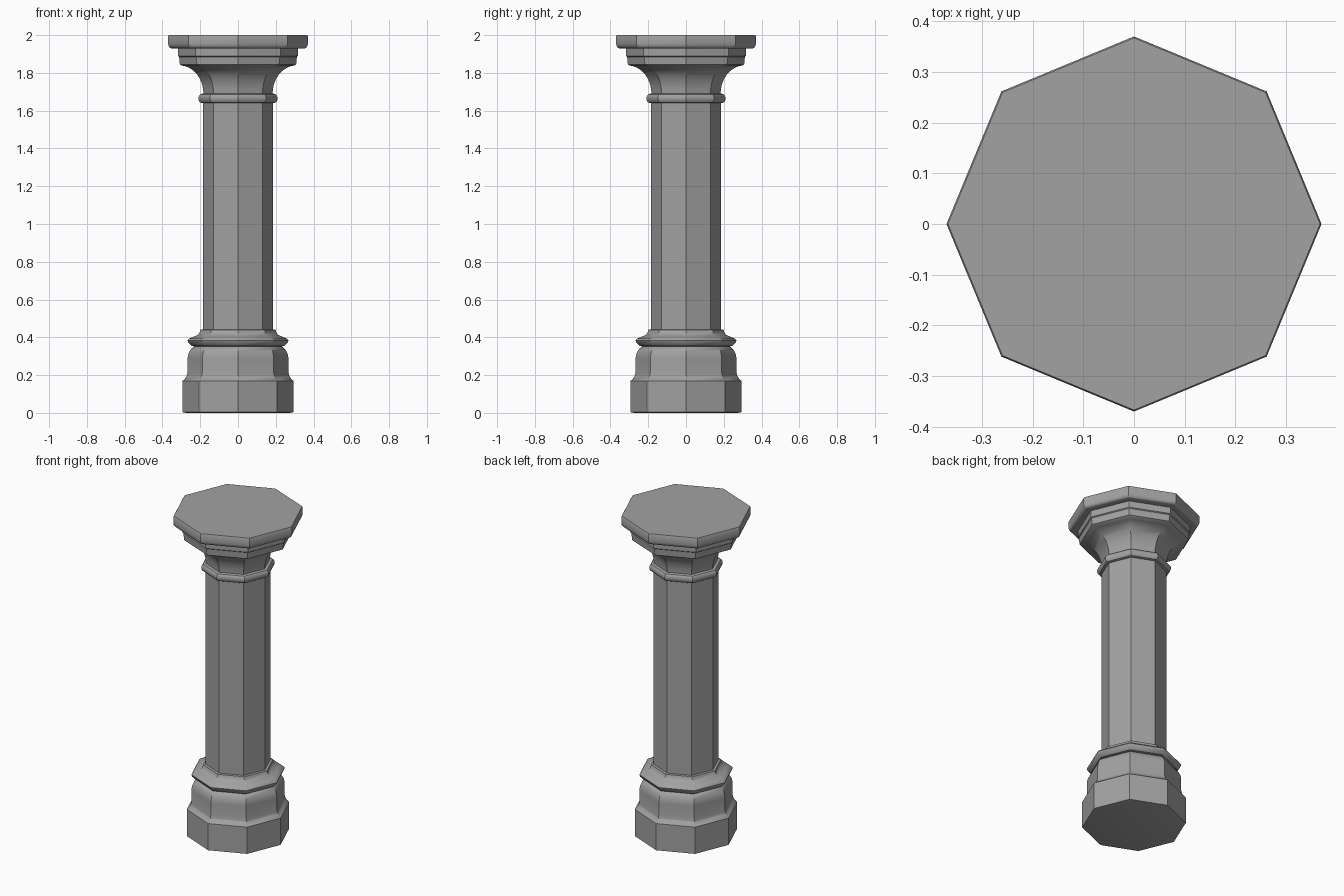
import bpy, bmesh, math

SIDES = 8

cube = bpy.data.objects.get("Cube")
if cube:
    bpy.data.objects.remove(cube, do_unlink=True)

stone = bpy.data.materials.new("grey stone")
stone.use_nodes = True
colour = (0.36, 0.36, 0.36, 1)
stone.diffuse_color = colour
stone.node_tree.nodes["Principled BSDF"].inputs["Base Color"].default_value = colour


def arc(r, z, dr, dz, start, end, steps=6):
    """Profile points along part of an ellipse, angles in degrees."""
    angles = [math.radians(start + (end - start) * i / steps) for i in range(steps + 1)]
    return [(r + dr * math.cos(a), z + dz * math.sin(a)) for a in angles]


def octagon_part(name, profile, cap_bottom=False, cap_top=False):
    """Sweep a (radius, height) profile, listed upward, around eight sides."""
    bm = bmesh.new()
    rings = []
    for r, z in profile:
        rings.append([bm.verts.new((r * math.cos(math.tau * i / SIDES),
                                    r * math.sin(math.tau * i / SIDES), z))
                      for i in range(SIDES)])
    for low, high in zip(rings, rings[1:]):
        for i in range(SIDES):
            j = (i + 1) % SIDES
            bm.faces.new((low[i], low[j], high[j], high[i]))
    if cap_bottom:
        bm.faces.new(rings[0][::-1])
    if cap_top:
        bm.faces.new(rings[-1])
    mesh = bpy.data.meshes.new(name)
    bm.to_mesh(mesh)
    bm.free()
    mesh.materials.append(stone)
    obj = bpy.data.objects.new(name, mesh)
    bpy.context.collection.objects.link(obj)
    bpy.ops.object.select_all(action='DESELECT')
    obj.select_set(True)
    bpy.context.view_layer.objects.active = obj
    bpy.ops.object.shade_smooth_by_angle(angle=math.radians(32))


# Foot: plinth, then a stepped block with a rounded shoulder
octagon_part("plinth", [(0.275, 0), (0.293, 0.004), (0.293, 0.17),
                        (0.285, 0.176), (0.272, 0.195)], cap_bottom=True)
octagon_part("base_block", [(0.272, 0.195), (0.267, 0.215)]
             + arc(0.215, 0.285, 0.052, 0.07, 0, 75))

# Base moulding: pointed roll with a sloped collar above
octagon_part("base_moulding", [(0.228, 0.352), (0.245, 0.354), (0.262, 0.37), (0.267, 0.384),
                               (0.26, 0.393), (0.235, 0.403), (0.213, 0.413),
                               (0.204, 0.424), (0.199, 0.44), (0.185, 0.442)])

# Shaft
octagon_part("shaft", [(0.185, 0.442), (0.185, 1.64)])

# Neck ring
octagon_part("neck_ring", [(0.185, 1.64)] + arc(0.19, 1.665, 0.02, 0.025, -90, 90)
             + [(0.183, 1.69)])

# Capital: concave flare under two narrow bands
octagon_part("capital", arc(0.31, 1.69, 0.127, 0.15, 180, 95, 8)
             + [(0.308, 1.845), (0.312, 1.885), (0.318, 1.89), (0.318, 1.93)])

# Top slab with a rounded lower edge
octagon_part("top_slab", [(0.318, 1.93), (0.35, 1.93)] + arc(0.35, 1.955, 0.02, 0.025, -80, 0, 4)
             + [(0.37, 1.995), (0.367, 2.0)], cap_top=True)
